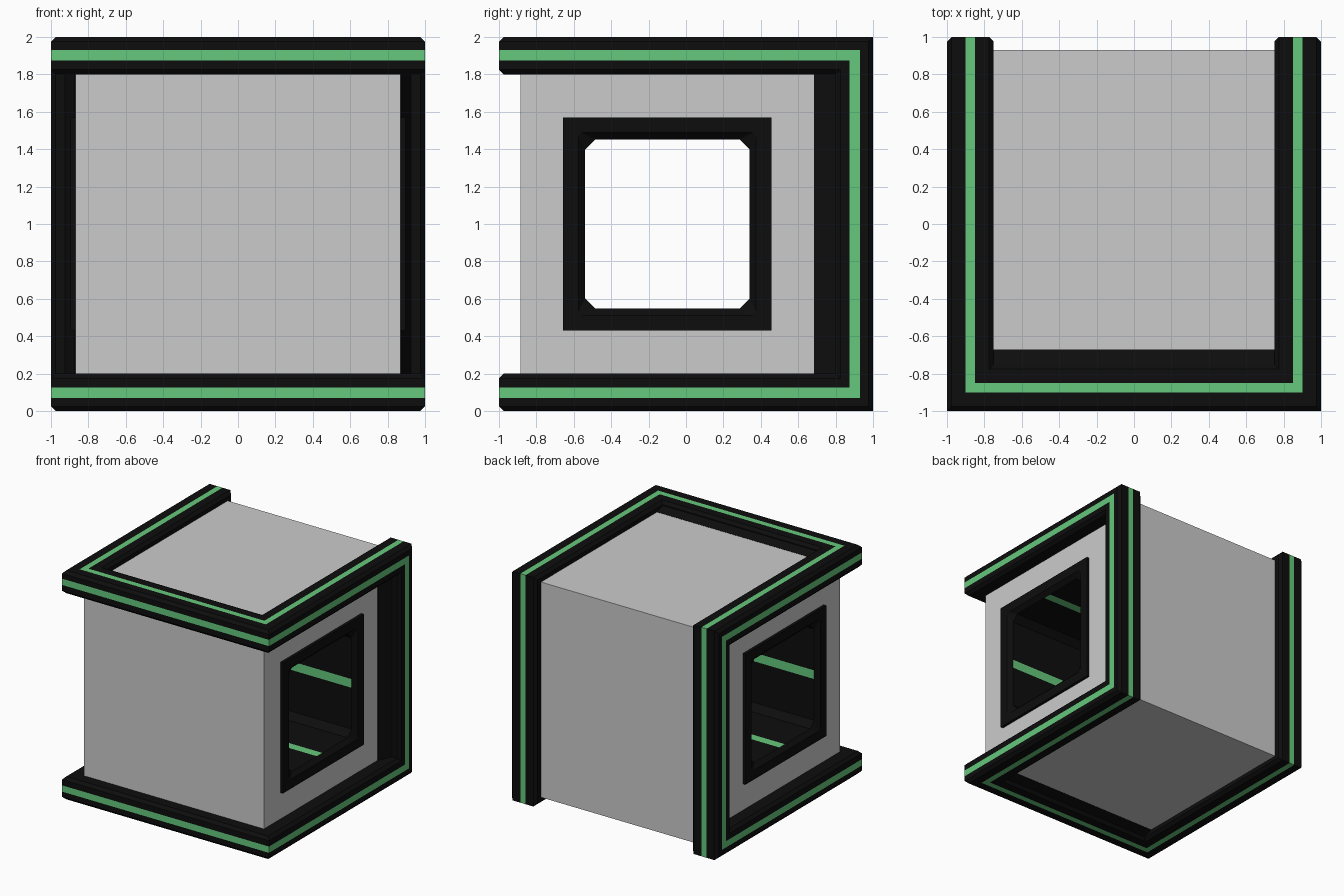
import bpy, bmesh

if "Cube" in bpy.data.objects:
    bpy.data.objects.remove(bpy.data.objects["Cube"])


def material(name, rgb):
    m = bpy.data.materials.new(name)
    m.diffuse_color = (*rgb, 1)
    m.use_nodes = True
    m.node_tree.nodes["Principled BSDF"].inputs["Base Color"].default_value = m.diffuse_color
    return m


BLACK = material("black_trim", (0.004, 0.004, 0.004))
GREEN = material("green_stripe", (0.13, 0.58, 0.20))


def loft(name, rings, mats=(), closed=False, caps=False, is_stripe=None):
    """Join rings of equal point count with quads; is_stripe(ring, side) picks the second material."""
    bm = bmesh.new()
    vs = [[bm.verts.new(p) for p in r] for r in rings]
    n = len(rings[0])
    for i in range(len(vs) if closed else len(vs) - 1):
        a, b = vs[i], vs[(i + 1) % len(vs)]
        for j in range(n):
            k = (j + 1) % n
            f = bm.faces.new((a[j], a[k], b[k], b[j]))
            if is_stripe and is_stripe(i, j):
                f.material_index = 1
    if caps:
        bm.faces.new(vs[0])
        bm.faces.new(vs[-1])
    bmesh.ops.remove_doubles(bm, verts=bm.verts, dist=1e-4)
    bmesh.ops.recalc_face_normals(bm, faces=bm.faces)
    me = bpy.data.meshes.new(name)
    bm.to_mesh(me)
    bm.free()
    for m in mats:
        me.materials.append(m)
    ob = bpy.data.objects.new(name, me)
    bpy.context.collection.objects.link(ob)
    return ob


# Trim: one chamfered profile swept round the cube edges in a closed, mitred loop
C = 0.025
profile = [(0, C), (0, .07), (0, .125), (0, .2 - C), (C, .2), (.25 - C, .2),
           (.25, .2 - C), (.25, C), (.25 - C, 0), (.15, 0), (.10, 0), (C, 0)]
corners = [(1, -1, 1), (1, 1, 1), (1, 1, -1), (1, -1, -1),
           (-1, -1, -1), (-1, 1, -1), (-1, 1, 1), (-1, -1, 1)]
rings = [[(sx * (1 - a), sy * (1 - (a if sy < 0 else b)), 1 + sz * (1 - b))
          for a, b in profile] for sx, sy, sz in corners]
loft("edge_trim", rings, (BLACK, GREEN), closed=True,
     is_stripe=lambda i, j: j in (1, 9))

# Window tunnel placement
CY, CZ = -0.10, 1.0
HY, HZ = 0.44, 0.453
OY, OZ = 0.557, 0.57


# Grey body: a box with a square opening through both sides
def rect(x, y0, y1, z0, z1):
    return [(x, y0, z0), (x, y1, z0), (x, y1, z1), (x, y0, z1)]


hole = (CY - OY, CY + OY, CZ - OZ, CZ + OZ)
shell = (-0.885, 0.93, 0.06, 1.94)
loft("body_panels", [rect(-.87, *hole), rect(-.87, *shell),
                     rect(.87, *shell), rect(.87, *hole)])


# Window frames and the tunnel between them, with a stripe on each wall
def window_ring(x, hy, hz, c, s=0.038):
    pts = [(hy, -hz + c), (hy, -s), (hy, s), (hy, hz - c),
           (hy - c, hz), (s, hz), (-s, hz), (-hy + c, hz)]
    pts += [(-y, -z) for y, z in pts]
    return [(x, CY + y, CZ + z) for y, z in pts]


half = [(.85, OY, OZ, 0), (.895, OY, OZ, 0),
        (.895, HY + .035, HZ + .035, .02), (.86, HY, HZ, .055)]
rings = [window_ring(*h) for h in half]
rings += [window_ring(-h[0], *h[1:]) for h in reversed(half)]
loft("window_tunnel", rings, (BLACK, GREEN),
     is_stripe=lambda i, j: i == 3 and j % 4 == 1)

# Sloped fillers between the trim and the top and bottom panels
for s, label in ((1, "top"), (-1, "bottom")):
    loft(label + "_filler",
         [[(x, -.76, 1 + s * .97), (x, -.67, 1 + s * .942), (x, -.67, 1 + s * .92),
           (x, -.76, 1 + s * .92)] for x in (-.75, .75)], (BLACK,), caps=True)

# Sloped fillers between the rear pillars and the side panels
for s, label in ((1, "right"), (-1, "left")):
    loft(label + "_filler",
         [[(s * .93, .81, z), (s * .873, .685, z), (s * .85, .685, z),
           (s * .85, .81, z)] for z in (.19, 1.81)], (BLACK,), caps=True)
